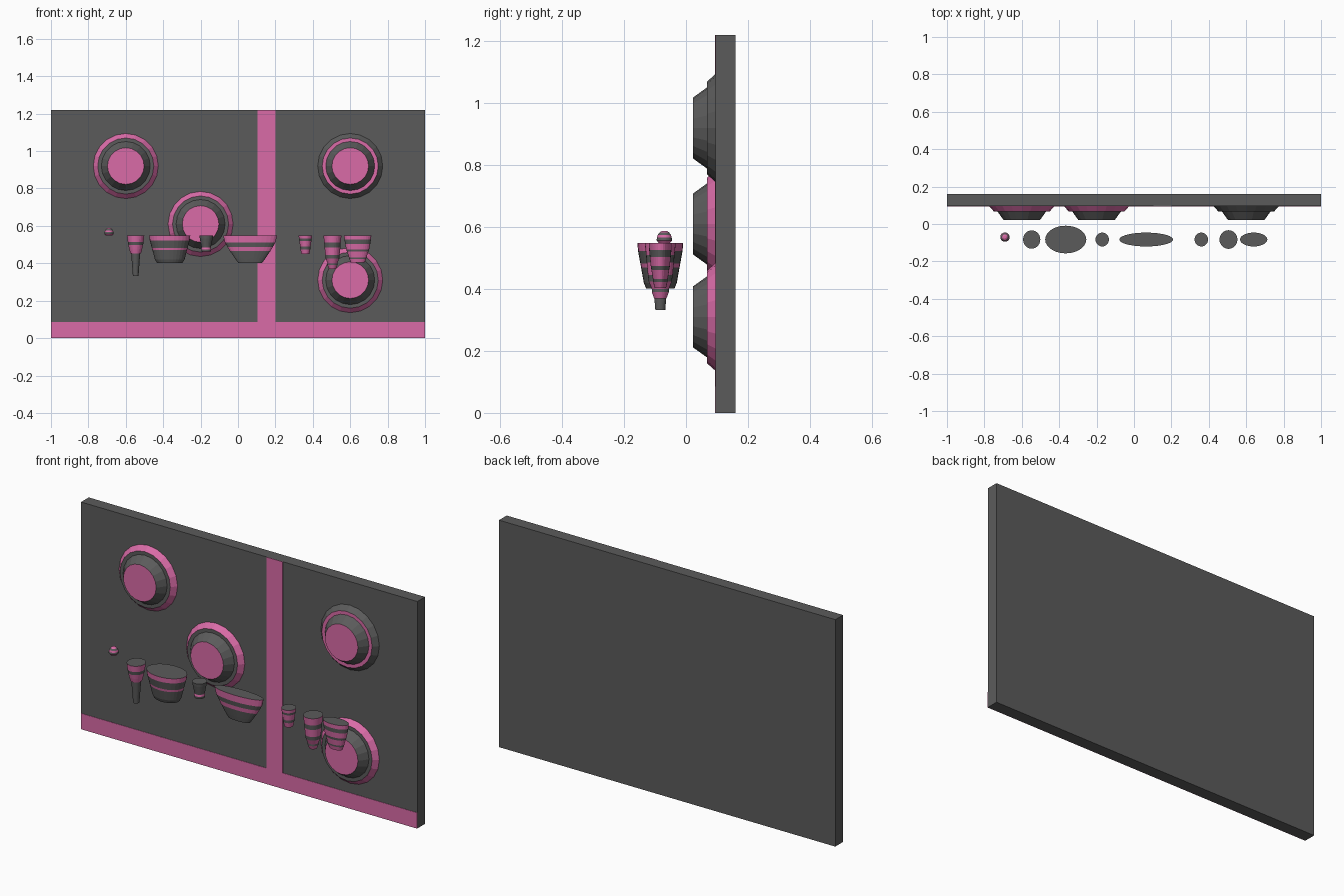
import bpy, bmesh, math

cube = bpy.data.objects.get("Cube")
if cube:
    bpy.data.objects.remove(cube, do_unlink=True)


def material(name, color):
    m = bpy.data.materials.new(name)
    m.use_nodes = True
    m.diffuse_color = color
    m.node_tree.nodes["Principled BSDF"].inputs["Base Color"].default_value = color
    return m


MATS = [material("charcoal grey", (0.105, 0.105, 0.105, 1)),
        material("pink", (0.70, 0.148, 0.39, 1))]
D, P = 0, 1


def finish(name, bm):
    bmesh.ops.recalc_face_normals(bm, faces=bm.faces)
    mesh = bpy.data.meshes.new(name)
    bm.to_mesh(mesh)
    bm.free()
    for m in MATS:
        mesh.materials.append(m)
    obj = bpy.data.objects.new(name, mesh)
    bpy.context.collection.objects.link(obj)
    return obj


def box(name, x0, x1, y0, y1, z0, z1, color):
    bm = bmesh.new()
    bmesh.ops.create_cube(bm, size=1)
    for v in bm.verts:
        v.co = ((x0 + x1) / 2 + v.co.x * (x1 - x0),
                (y0 + y1) / 2 + v.co.y * (y1 - y0),
                (z0 + z1) / 2 + v.co.z * (z1 - z0))
    for f in bm.faces:
        f.material_index = color
    return finish(name, bm)


def lathe(name, profile, colors, place, sides, start_cap=D):
    """Stack rings (position, radius); colors holds one per band, then the end cap."""
    bm = bmesh.new()
    rings = []
    for t, r in profile:
        ring = []
        for i in range(sides):
            a = 2 * math.pi * i / sides
            ring.append(bm.verts.new(place(r * math.cos(a), r * math.sin(a), t)))
        rings.append(ring)
    for a, b, color in zip(rings, rings[1:], colors):
        for i in range(sides):
            j = (i + 1) % sides
            bm.faces.new((a[i], a[j], b[j], b[i])).material_index = color
    bm.faces.new(rings[0]).material_index = start_cap
    bm.faces.new(rings[-1]).material_index = colors[-1]
    return finish(name, bm)


# Wall panel with its painted bands
FRONT = 0.095
box("wall_panel", -1, 1, FRONT, 0.16, 0, 1.22, D)
box("bottom_band", -1, 1, FRONT - 0.002, FRONT, 0, 0.085, P)
box("vertical_band", 0.105, 0.2, FRONT - 0.002, FRONT, 0.085, 1.22, P)

# Round wall knobs: bevelled rim, flat ring, cone and front cap
KNOB = [(FRONT, 0.174), (0.068, 0.15), (0.068, 0.131), (0.022, 0.098)]
for name, cx, cz, colors in [
        ("upper_right_knob", -0.6, 0.92, (P, D, D, P)),
        ("middle_knob", -0.2, 0.61, (P, D, D, P)),
        ("upper_left_knob", 0.6, 0.92, (D, P, D, P)),
        ("lower_left_knob", 0.6, 0.31, (P, D, D, P))]:
    lathe(name, KNOB, colors,
          lambda u, v, t, cx=cx, cz=cz: (cx + u, t, cz + v), 20)


def vessel(name, cx, rx, ry, profile, colors, cy=-0.083, start_cap=D):
    """Elliptical striped vessel; profile radii are fractions of its rim."""
    lathe(name, profile, colors,
          lambda u, v, t: (cx + u * rx, cy + v * ry, t), 28, start_cap)


# Row of floating vessels
TOP = 0.548
vessel("tiny_dome", -0.69, 0.025, 0.025,
       [(TOP, 0.7), (0.557, 1), (0.566, 0.95), (0.575, 0.85), (0.583, 0.6), (0.588, 0.3)],
       (P, D, P, D, P, P), cy=-0.07)
vessel("tall_cup", -0.547, 0.046, 0.049,
       [(TOP, 1), (0.515, 0.92), (0.497, 0.85), (0.475, 0.75), (0.452, 0.62),
        (0.452, 0.52), (0.333, 0.33)],
       (P, D, P, P, D, D, D))
vessel("wide_bowl", -0.365, 0.11, 0.074,
       [(TOP, 1), (0.522, 0.97), (0.482, 0.87), (0.47, 0.84), (0.42, 0.72), (0.402, 0.62)],
       (P, D, P, D, D, D))
vessel("small_cup", -0.17, 0.036, 0.037,
       [(TOP, 1), (0.532, 0.95), (0.485, 0.7), (0.475, 0.75), (0.463, 0.7)],
       (D, D, P, D, D))
vessel("long_boat", 0.065, 0.144, 0.037,
       [(TOP, 1), (0.512, 0.94), (0.487, 0.84), (0.465, 0.75), (0.425, 0.56), (0.402, 0.44)],
       (P, D, P, D, D, D))
vessel("small_striped_cup", 0.36, 0.036, 0.037,
       [(TOP, 1), (0.532, 0.95), (0.52, 0.9), (0.49, 0.78), (0.475, 0.74), (0.45, 0.6)],
       (P, D, P, D, P, P))
vessel("tall_striped_cup", 0.505, 0.048, 0.05,
       [(TOP, 1), (0.51, 0.92), (0.485, 0.88), (0.445, 0.8), (0.425, 0.75),
        (0.4, 0.55), (0.39, 0.55), (0.37, 0.4)],
       (P, D, P, D, P, D, P, P))
vessel("oval_striped_cup", 0.64, 0.073, 0.037,
       [(TOP, 1), (0.526, 0.97), (0.504, 0.92), (0.475, 0.84), (0.462, 0.78),
        (0.432, 0.65), (0.423, 0.62), (0.403, 0.5)],
       (P, D, P, D, P, D, P, P))
